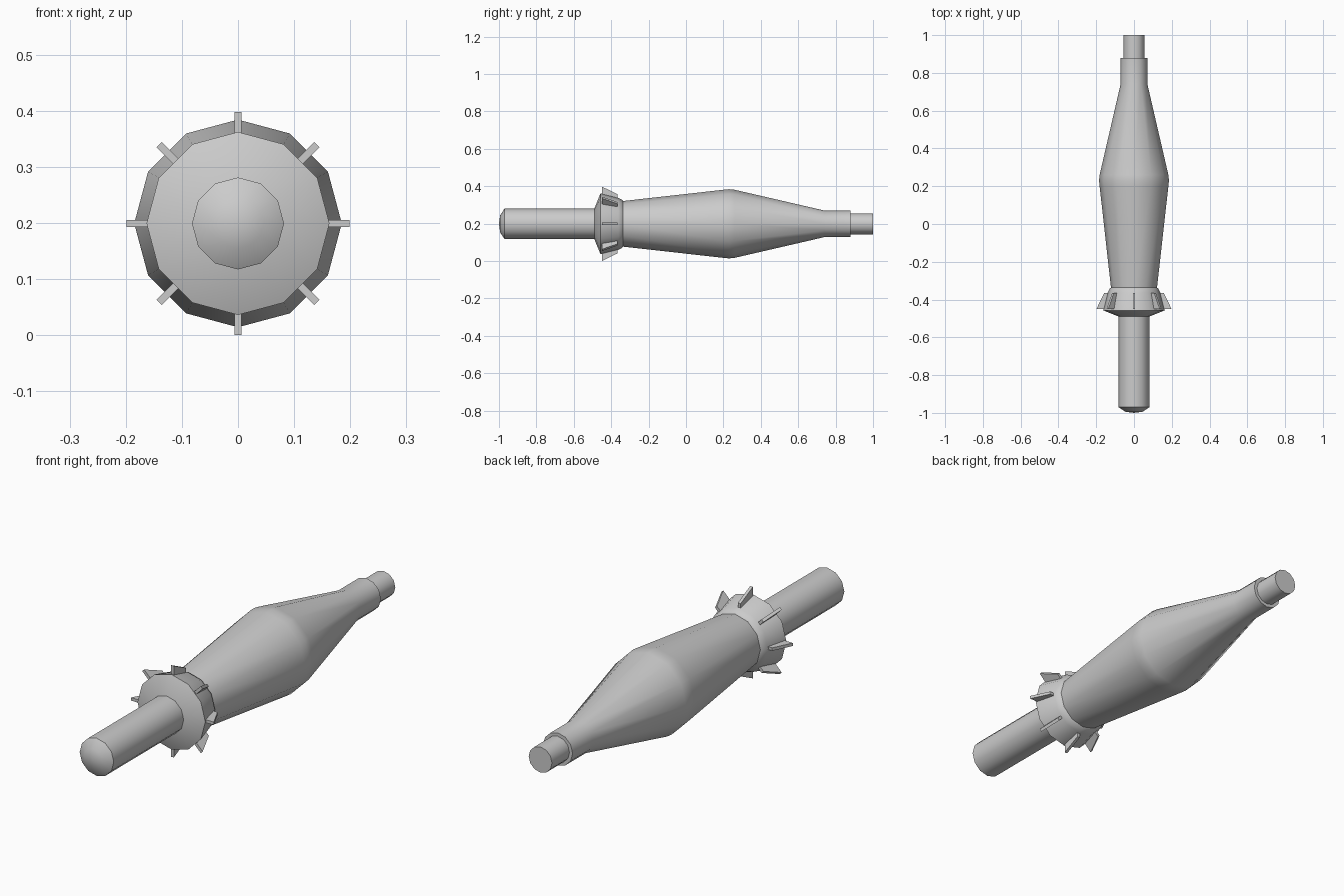
import bpy, bmesh, math
from mathutils import Matrix, Vector

if "Cube" in bpy.data.objects:
    bpy.data.objects.remove(bpy.data.objects["Cube"])

SIDES = 12
AXIS_Z = 0.199


def finish(name, bm):
    bmesh.ops.recalc_face_normals(bm, faces=bm.faces)
    me = bpy.data.meshes.new(name)
    bm.to_mesh(me)
    bm.free()
    ob = bpy.data.objects.new(name, me)
    bpy.context.collection.objects.link(ob)
    ob.location.z = AXIS_Z
    return ob


def lathe(name, profile):
    """Revolve (y, radius) points around the long axis, closing both ends."""
    bm = bmesh.new()
    rings = []
    for y, r in profile:
        if r == 0:
            rings.append([bm.verts.new((0, y, 0))] * SIDES)
            continue
        angles = [math.tau * i / SIDES for i in range(SIDES)]
        rings.append([bm.verts.new((r * math.sin(a), y, r * math.cos(a))) for a in angles])
    for a, b in zip(rings, rings[1:]):
        for i in range(SIDES):
            j = (i + 1) % SIDES
            bm.faces.new(list(dict.fromkeys((a[i], a[j], b[j], b[i]))))
    for ring in (rings[0], rings[-1]):
        if len(set(ring)) > 1:
            bm.faces.new(ring)
    ob = finish(name, bm)
    bpy.ops.object.select_all(action='DESELECT')
    ob.select_set(True)
    bpy.context.view_layer.objects.active = ob
    bpy.ops.object.shade_smooth_by_angle(angle=math.radians(32))
    return ob


# Rear tube with shallow domed end
lathe("tail_tube", [(-1, 0), (-0.994, 0.045), (-0.97, 0.082), (-0.48, 0.082)])

# Flared collar
lathe("collar", [(-0.49, 0.082), (-0.457, 0.163), (-0.362, 0.139),
                 (-0.342, 0.129), (-0.336, 0.121)])

# Double-tapered main body
lathe("body", [(-0.345, 0.121), (0.2, 0.182), (0.23, 0.185), (0.26, 0.182),
               (0.74, 0.071), (0.88, 0.071)])

# Nose cap
lathe("nose", [(0.87, 0.056), (1, 0.056)])

# Eight radial fins around the collar
FIN = [(-0.45, 0.14), (-0.45, 0.199), (-0.366, 0.158), (-0.366, 0.125)]
HALF = 0.0065
bm = bmesh.new()
for k in range(8):
    rot = Matrix.Rotation(math.tau * k / 8, 3, 'Y')
    left, right = ([bm.verts.new(rot @ Vector((x, y, r))) for y, r in FIN]
                   for x in (-HALF, HALF))
    bm.faces.new(left)
    bm.faces.new(right[::-1])
    for i in range(4):
        j = (i + 1) % 4
        bm.faces.new((left[i], left[j], right[j], right[i]))
finish("collar_fins", bm)
